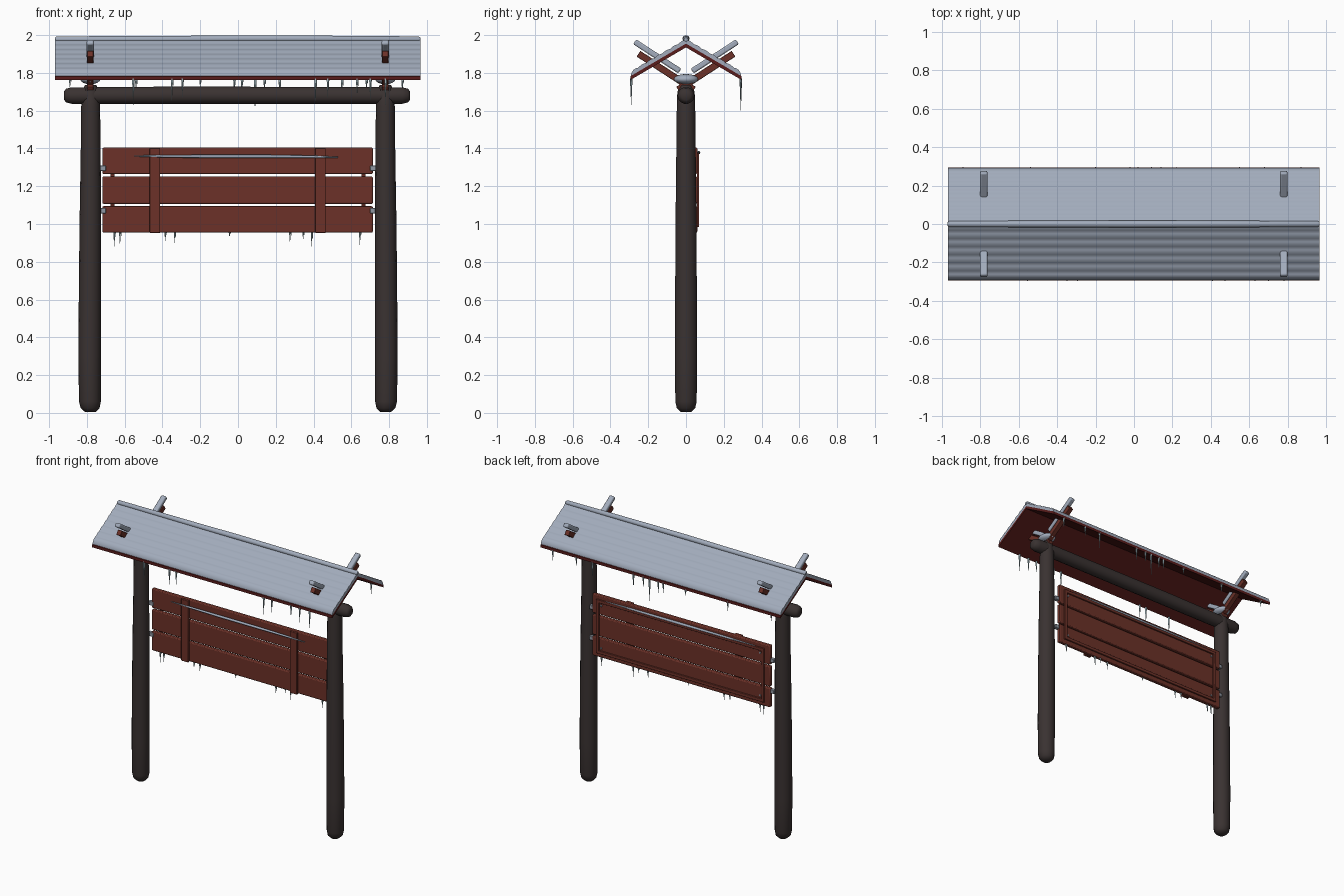
import bpy, bmesh, math, random
from mathutils import Vector, Matrix

if "Cube" in bpy.data.objects:
    bpy.data.objects.remove(bpy.data.objects["Cube"])
random.seed(4)

def mat(name, c):
    m = bpy.data.materials.new(name)
    m.diffuse_color = (*c, 1)
    m.use_nodes = True
    m.node_tree.nodes["Principled BSDF"].inputs["Base Color"].default_value = m.diffuse_color
    return m

BARK = mat("dark bark", (0.042, 0.032, 0.031))
WOOD = mat("red brown wood", (0.15, 0.031, 0.021))
ROOF = mat("dark red roof board", (0.10, 0.012, 0.011))
SNOW = mat("blue grey snow", (0.36, 0.41, 0.50))
ICE = mat("pale ice", (0.36, 0.48, 0.52))
METAL = mat("grey metal", (0.28, 0.31, 0.36))

def finish(name, bm, m, smooth=None, bevel=0):
    bmesh.ops.recalc_face_normals(bm, faces=bm.faces)
    me = bpy.data.meshes.new(name)
    bm.to_mesh(me)
    bm.free()
    ob = bpy.data.objects.new(name, me)
    bpy.context.collection.objects.link(ob)
    me.materials.append(m)
    if bevel:
        b = ob.modifiers.new("bevel", 'BEVEL')
        b.width = bevel
        b.segments = 2
    if smooth:
        bpy.context.view_layer.objects.active = ob
        bpy.ops.object.select_all(action='DESELECT')
        ob.select_set(True)
        bpy.ops.object.shade_smooth_by_angle(angle=math.radians(smooth))
    return ob

def box(name, x, y, z, m, bevel=0.004, tilt=0, shift=(0, 0, 0)):
    """Box from ranges, optionally tilted about x and then moved."""
    bm = bmesh.new()
    bmesh.ops.create_cube(bm, size=1)
    for v in bm.verts:
        v.co = Vector([(r[0] + r[1]) / 2 + c * (r[1] - r[0]) for r, c in zip((x, y, z), v.co)])
    bm.transform(Matrix.Translation(shift) @ Matrix.Rotation(tilt, 4, 'X'))
    return finish(name, bm, m, 35, bevel)

def log(name, rings, m, axis='Z', n=14):
    """Loft of rings (position along axis, offset, radius)."""
    bm = bmesh.new()
    loops = []
    for t, off, r in rings:
        loop = []
        for i in range(n):
            a = 2 * math.pi * i / n
            u, w = r * math.cos(a), r * math.sin(a)
            loop.append(bm.verts.new((off + u, w, t) if axis == 'Z' else (t, u, off + w)))
        loops.append(loop)
    for a, b in zip(loops, loops[1:]):
        for i in range(n):
            bm.faces.new((a[i], a[(i + 1) % n], b[(i + 1) % n], b[i]))
    bm.faces.new(loops[0])
    bm.faces.new(loops[-1])
    return finish(name, bm, m, 50)

def extrude_profile(name, pts, x0, x1, m, smooth=None):
    """Closed (y, z) profile extruded along x."""
    bm = bmesh.new()
    f = bm.faces.new([bm.verts.new((x0, y, z)) for y, z in pts])
    g = bmesh.ops.extrude_face_region(bm, geom=[f])
    bmesh.ops.translate(bm, vec=(x1 - x0, 0, 0),
                        verts=[v for v in g['geom'] if isinstance(v, bmesh.types.BMVert)])
    return finish(name, bm, m, smooth)

def icicle(name, x, y, z, length, r=0.007):
    bm = bmesh.new()
    for dx, k in ((0, 1), (0.006, 0.45)):
        bmesh.ops.create_cone(bm, cap_ends=True, segments=6, radius1=0.0006, radius2=r * k, depth=length * k,
                              matrix=Matrix.Translation((x + dx, y, z - length * k / 2)))
    finish(name, bm, ICE, 60)

# posts, slightly bowed and tapered
for s, side in ((-1, "left"), (1, "right")):
    log(side + "_post", [(0.005, s * .782, .028), (0.025, s * .783, .05), (0.06, s * .784, .058),
                         (0.3, s * .785, .060), (0.6, s * .784, .059), (1.0, s * .782, .057),
                         (1.35, s * .78, .053), (1.62, s * .78, .05), (1.70, s * .78, .047),
                         (1.735, s * .78, .03)], BARK)

# cross beam
log("cross_beam", [(-.92, 1.68, .024), (-.91, 1.68, .037), (-.88, 1.68, .045), (-.78, 1.68, .045),
                   (-.3, 1.682, .047), (.3, 1.681, .046), (.78, 1.68, .045), (.87, 1.68, .045),
                   (.90, 1.68, .037), (.91, 1.68, .024)], BARK, 'X')

# crossed roof supports with snow on top, and snow heaped over each post
tilt = math.radians(33)
for px, side in ((-.782, "left"), (.78, "right")):
    for s, d in ((-1, "front"), (1, "back")):
        y = sorted((-s * .05, s * .30))
        box(f"{side}_{d}_support", (px - .017, px + .017), y, (-.018, .018), WOOD, .003, s * tilt, (0, 0, 1.738))
        y = sorted((s * .04, s * .325))
        box(f"{side}_{d}_support_snow", (px - .019, px + .019), y, (-.014, .016), SNOW, .008, s * tilt, (0, 0, 1.787))
    bm = bmesh.new()
    bmesh.ops.create_uvsphere(bm, u_segments=14, v_segments=8, radius=1,
                              matrix=Matrix.Translation((px, 0, 1.767)) @ Matrix.Diagonal((.055, .068, .027, 1)))
    finish(side + "_post_snow", bm, SNOW, 60)

# roof boards: thin folded sheet with a gable profile
X0, X1 = -.968, .965
EY, EZ, RZ = .295, 1.762, 1.935
extrude_profile("roof_boards", [(-EY, EZ), (0, RZ), (EY, EZ), (EY, EZ + .02), (0, RZ + .02), (-EY, EZ + .02)],
                X0, X1, ROOF)

# snow blanket with soft rows following the lapped boards
rows, sub = 7, 5
half = []
for i in range(rows * sub + 1):
    t = i / (rows * sub)
    lift = .028 + .005 * abs(math.sin(math.pi * rows * t))
    if i == 0:
        lift = .026
    half.append((EY * (1 - t) - (.004 if i == 0 else 0), EZ + (RZ - EZ) * t + .013 + lift * min(1, .6 + 6 * t)))
for s, d in ((-1, "front"), (1, "back")):
    pts = [(s * y, z) for y, z in half] + [(0, RZ + .018), (s * (EY - .003), EZ + .019)]
    extrude_profile(d + "_roof_snow", pts, X0, X1, SNOW, 50)

# snow along the ridge
log("ridge_snow", [(-.97, 1.977, .010), (-.96, 1.978, .016), (-.3, 1.979, .018), (0, 1.981, .019),
                   (.3, 1.981, .018), (.955, 1.978, .016), (.967, 1.977, .010)], SNOW, 'X', 10)

# notice board planks
for i, (z0, z1) in enumerate(((.955, 1.094), (1.107, 1.251), (1.265, 1.404))):
    box(f"plank_{i + 1}", (-.718, .714), (.030, .060), (z0, z1), WOOD, .006)

# front battens
for i, bx in enumerate((-.44, .436)):
    box(f"front_batten_{i + 1}", (bx - .028, bx + .028), (.013, .032), (.953, 1.402), WOOD, .003)

# thin frame on the back
FX, Z0, Z1 = .665, .995, 1.365
for z, n in ((Z0, "bottom"), (Z1, "top")):
    box(f"back_frame_{n}", (-FX, FX), (.058, .070), (z - .011, z + .011), WOOD, .002)
for s, n in ((-1, "left"), (1, "right")):
    box(f"back_frame_{n}", (s * FX - .011, s * FX + .011), (.058, .070), (Z0 - .011, Z1 + .011), WOOD, .002)
    for z in (Z0 + .03, Z1 - .03):
        box(f"{n}_nail", (s * .64 - .006, s * .64 + .006), (.058, .066), (z - .006, z + .006), METAL, .002)

# snow lying on the frame and stuck on the front
log("back_frame_snow", [(-.6, 0, .002), (-.4, 0, .007), (0, 0, .009), (.4, 0, .007), (.6, 0, .002)],
    SNOW, 'X', 8).location = (0, .067, Z1 + .013)
log("front_snow_strip", [(-.55, 1.36, .003), (-.4, 1.359, .007), (-.15, 1.358, .009), (.15, 1.358, .009),
                         (.4, 1.356, .007), (.53, 1.353, .003)], SNOW, 'X', 8).location = (0, .014, 0)

# brackets from board to posts
for s in (-1, 1):
    for z in (1.07, 1.295):
        box("board_bracket", (s * .722 - .022, s * .722 + .022), (.026, .052), (z - .014, z + .014), METAL, .003)

# icicles on both eaves and under the board
front = ((-.555, .14), (-.35, .12), (-.295, .10), (.41, .13), (.475, .10), (.63, .09), (.70, .11), (.78, .14))
back = ((-.89, .05), (-.54, .07), (-.2, .05), (-.02, .08), (.02, .09), (.09, .17), (.14, .08), (.22, .10),
        (.55, .12), (.68, .07), (.87, .08))
for x, l in front:
    icicle("front_eave_icicle", x, -.290, EZ + .008, l)
for x, l in back:
    icicle("back_eave_icicle", x, .290, EZ + .008, l)
for x, l in ((-.655, .08), (-.625, .07), (-.385, .05), (-.335, .06), (-.045, .03), (.275, .06),
             (.345, .04), (.39, .08), (.645, .07)):
    icicle("board_icicle", x, .045 + random.uniform(-.008, .008), .96, l, .006)
